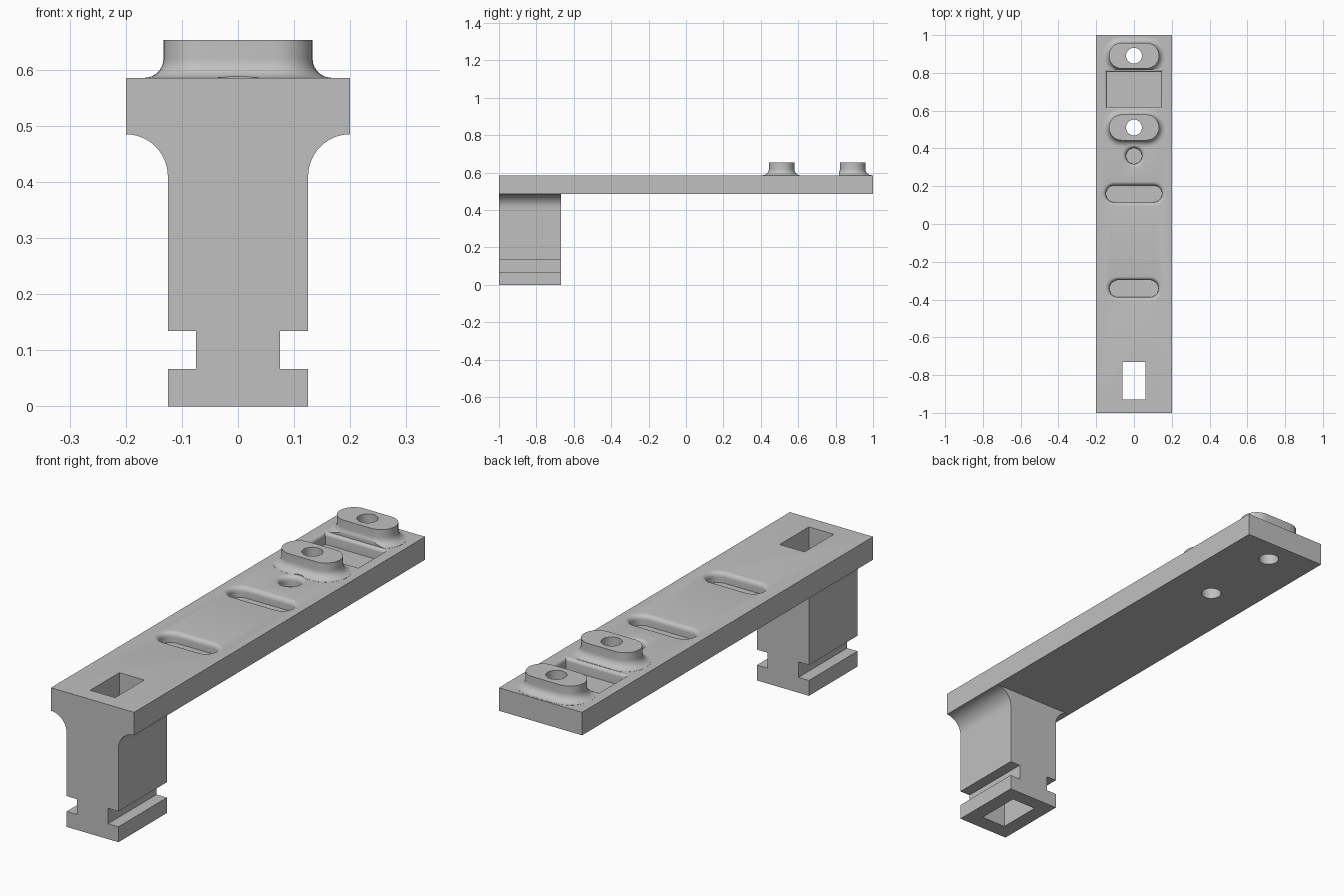
import bpy, bmesh, math

if "Cube" in bpy.data.objects:
    bpy.data.objects.remove(bpy.data.objects["Cube"], do_unlink=True)

grey = bpy.data.materials.new("Light grey plastic")
grey.use_nodes = True
colour = (0.53, 0.53, 0.53, 1)
grey.diffuse_color = colour
grey.node_tree.nodes["Principled BSDF"].inputs["Base Color"].default_value = colour

HALF_W, ARM_LOW, TOP = 0.2, 0.485, 0.585


def loft(name, rings):
    """Solid skinned through a stack of closed rings."""
    bm = bmesh.new()
    loops = [[bm.verts.new(p) for p in ring] for ring in rings]
    n = len(loops[0])
    for low, high in zip(loops, loops[1:]):
        for i in range(n):
            j = (i + 1) % n
            bm.faces.new((low[i], low[j], high[j], high[i]))
    bm.faces.new(loops[0][::-1])
    bm.faces.new(loops[-1])
    bmesh.ops.recalc_face_normals(bm, faces=bm.faces)
    mesh = bpy.data.meshes.new(name)
    bm.to_mesh(mesh)
    bm.free()
    mesh.materials.append(grey)
    obj = bpy.data.objects.new(name, mesh)
    bpy.context.collection.objects.link(obj)
    return obj


def rectangle(hx, hy, y, z):
    return [(sx * hx, y + sy * hy, z) for sx, sy in ((-1, -1), (1, -1), (1, 1), (-1, 1))]


def stadium(hx, r, y, z, steps=16):
    """Slot outline across x; a circle when hx equals r."""
    pts = []
    for side in (1, -1):
        for i in range(steps + 1):
            a = math.pi * (i / steps - 0.5)
            if hx == r and i == steps:
                continue
            pts.append((side * (hx - r + r * math.cos(a)), y + side * r * math.sin(a), z))
    return pts


def combine(target, other, operation):
    mod = target.modifiers.new(other.name, "BOOLEAN")
    mod.operation, mod.solver, mod.object = operation, "EXACT", other
    bpy.context.view_layer.objects.active = target
    bpy.ops.object.modifier_apply(modifier=mod.name)
    bpy.data.objects.remove(other, do_unlink=True)


def lip(depth, r, rise, steps=6):
    """Offsets and heights of a recess with a rounded rim."""
    arc = [math.pi / 2 * i / steps for i in range(steps + 1)]
    return ([(0, TOP - depth)]
            + [(r * (1 - math.cos(a)), TOP - r + r * math.sin(a)) for a in arc]
            + [(r, TOP + rise)])


# Long flat arm
bracket = loft("bracket_arm", [rectangle(HALF_W, 1, 0, ARM_LOW), rectangle(HALF_W, 1, 0, TOP)])

# Notched post that flares into the arm
half = [(0.125, 0), (0.125, 0.067), (0.075, 0.067), (0.075, 0.134), (0.125, 0.134)]
for i in range(13):
    a = math.pi / 2 * i / 12
    half.append((HALF_W - 0.075 * math.cos(a), 0.41 + 0.075 * math.sin(a)))
half.append((0.19, 0.53))
profile = half + [(-x, z) for x, z in reversed(half)]
post = loft("post", [[(x, y, z) for x, z in profile] for y in (-1, -0.667)])
combine(bracket, post, "UNION")

# Raised bosses with a filleted foot
FILLET = 0.034
for y in (0.891, 0.511):
    rings = [stadium(0.133 + FILLET, 0.068 + FILLET, y, TOP - 0.02)]
    for i in range(9):
        a = math.pi / 2 * i / 8
        off = FILLET * (1 - math.sin(a))
        rings.append(stadium(0.133 + off, 0.068 + off, y, TOP + FILLET * (1 - math.cos(a)) + 0.0005))
    rings.append(stadium(0.133, 0.068, y, 0.653))
    combine(bracket, loft("boss", rings), "UNION")

# Rectangular pocket between the bosses
pocket = loft("pocket", [rectangle(0.143 + o, 0.092 + o, 0.712, z) for o, z in lip(0.05, 0.014, 0.04)])
combine(bracket, pocket, "DIFFERENCE")

# Two slots and a round dimple with rounded rims
for hx, r, y in ((0.148, 0.045, 0.16), (0.13, 0.045, -0.342), (0.042, 0.042, 0.36)):
    slot = loft("recess", [stadium(hx + o, r + o, y, z) for o, z in lip(0.045, 0.02, 0.02)])
    combine(bracket, slot, "DIFFERENCE")

# Screw holes through the bosses
for y in (0.891, 0.511):
    hole = loft("screw_hole", [stadium(0.042, 0.042, y, z) for z in (0.4, 0.7)])
    combine(bracket, hole, "DIFFERENCE")

# Rectangular shaft through the post
shaft = loft("shaft", [rectangle(0.06, 0.1, -0.83, z) for z in (-0.1, 0.7)])
combine(bracket, shaft, "DIFFERENCE")

# Smooth the curves, keep the edges sharp
bracket.name = "bracket"
bpy.ops.object.select_all(action="DESELECT")
bracket.select_set(True)
bpy.context.view_layer.objects.active = bracket
bpy.ops.object.shade_smooth_by_angle(angle=math.radians(30))
